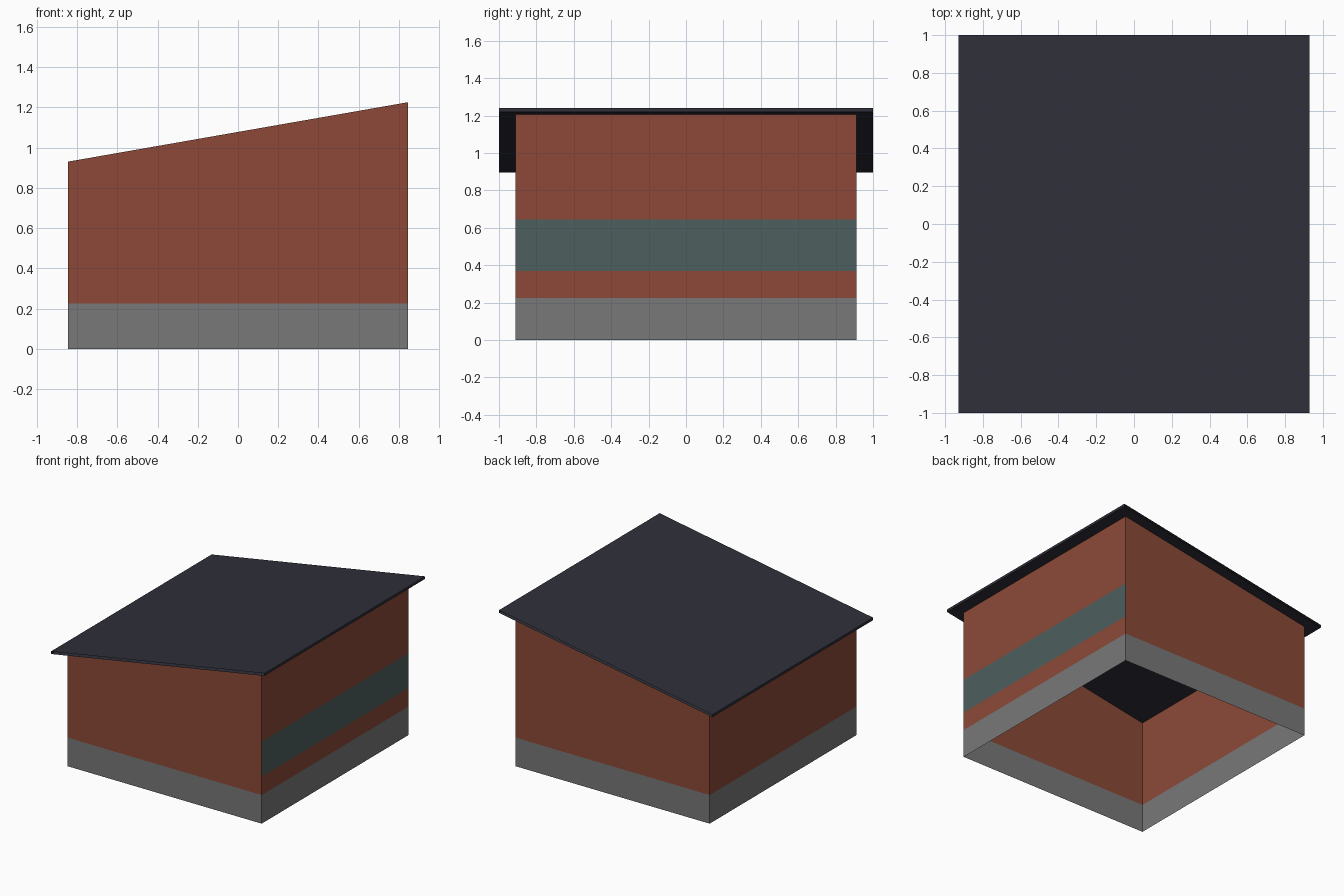
import bpy, bmesh

if "Cube" in bpy.data.objects:
    bpy.data.objects.remove(bpy.data.objects["Cube"])


def srgb(hexcode):
    vals = [int(hexcode[i:i + 2], 16) / 255 for i in (0, 2, 4)]
    return [v / 12.92 if v <= 0.04045 else ((v + 0.055) / 1.055) ** 2.4 for v in vals] + [1.0]


def material(name, hexcode):
    m = bpy.data.materials.new(name)
    m.diffuse_color = srgb(hexcode)
    m.use_nodes = True
    m.node_tree.nodes["Principled BSDF"].inputs["Base Color"].default_value = m.diffuse_color
    return m


def finish(name, bm, mats):
    mesh = bpy.data.meshes.new(name)
    bm.to_mesh(mesh)
    bm.free()
    for m in mats:
        mesh.materials.append(m)
    obj = bpy.data.objects.new(name, mesh)
    bpy.context.collection.objects.link(obj)
    return obj


def roof_top(x):
    return 1.0775 + 0.1747 * x


def skewed_box(hx, hy, bottom, open_faces):
    """Box following the roof slope on top, with some faces left open."""
    bm = bmesh.new()
    bmesh.ops.create_cube(bm, size=2)
    bmesh.ops.delete(bm, geom=[f for f in bm.faces if open_faces(f.normal)],
                     context='FACES_ONLY')
    for v in bm.verts:
        x = v.co.x * hx
        v.co = (x, v.co.y * hy, roof_top(x) if v.co.z > 0 else bottom(x))
    return bm


brick = material("brick red", "8c4938")
stone = material("plinth grey", "787878")
glass = material("window band teal", "4e5e5e")
slate = material("roof slate", "2f2f3a")

# Walls: open shell, cut into plinth, brick and the window band on the right
PLINTH, BAND_LOW, BAND_HIGH = 0.225, 0.37, 0.645
walls = skewed_box(0.845, 0.912, lambda x: 0.0, lambda n: abs(n.z) > 0.5)
for z in (PLINTH, BAND_LOW, BAND_HIGH):
    bmesh.ops.bisect_plane(walls, geom=walls.verts[:] + walls.edges[:] + walls.faces[:],
                           plane_co=(0, 0, z), plane_no=(0, 0, 1))
walls.normal_update()
for f in walls.faces:
    z = f.calc_center_median().z
    if z < PLINTH:
        f.material_index = 1
    elif BAND_LOW < z < BAND_HIGH and f.normal.x > 0.5:
        f.material_index = 2
finish("walls", walls, [brick, stone, glass])

# Roof: thin sloping slab, open at its front and back ends
roof = skewed_box(0.93, 1.0, lambda x: roof_top(x) - 0.02, lambda n: abs(n.y) > 0.5)
finish("roof", roof, [slate])
